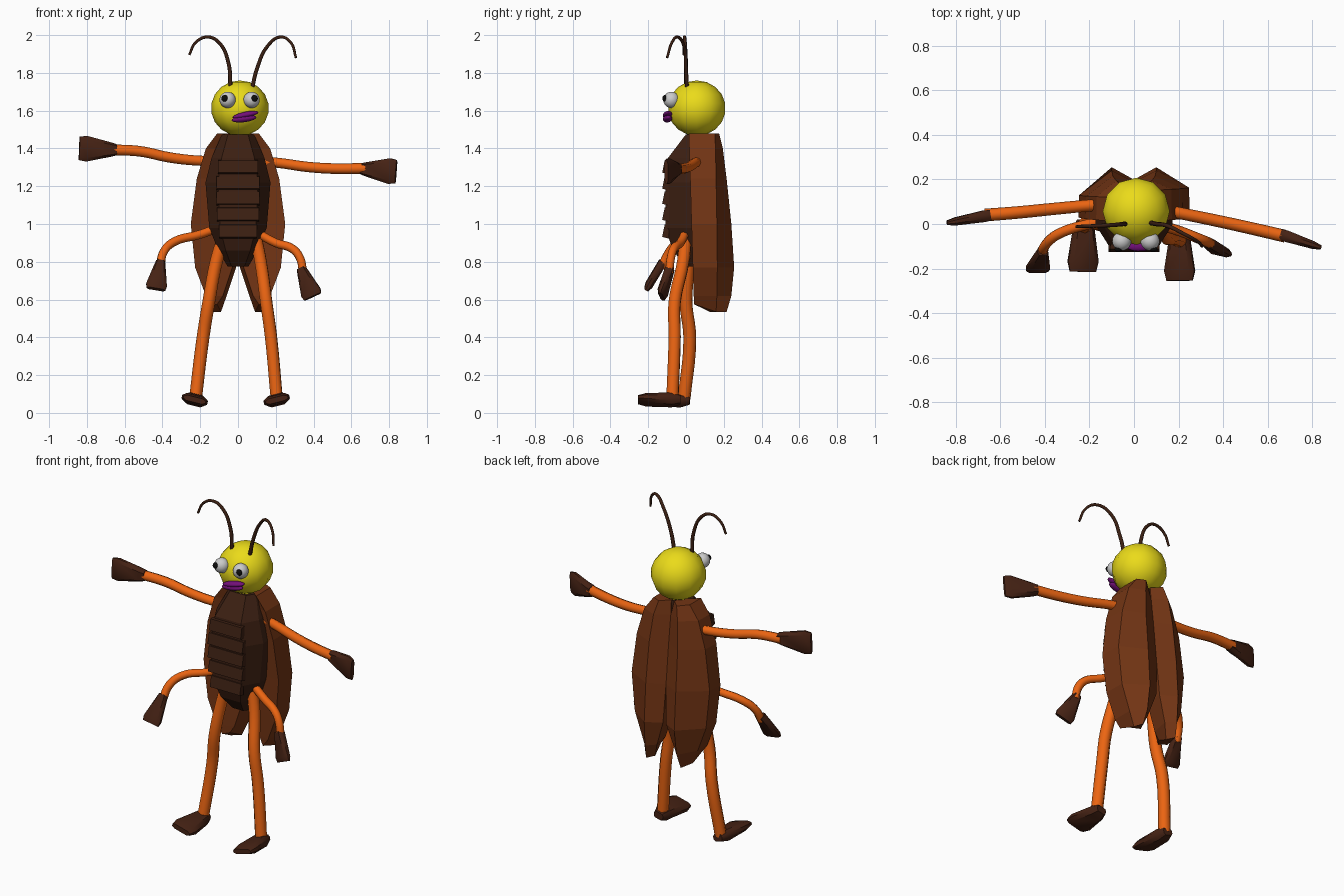
import bpy, bmesh, math
from mathutils import Vector

if "Cube" in bpy.data.objects:
    bpy.data.objects.remove(bpy.data.objects["Cube"])


def mat(name, rgb):
    m = bpy.data.materials.new(name)
    m.diffuse_color = (*rgb, 1)
    m.use_nodes = True
    m.node_tree.nodes["Principled BSDF"].inputs["Base Color"].default_value = m.diffuse_color
    return m


ORANGE = mat("orange", (0.84, 0.13, 0.006))
YELLOW = mat("yellow", (0.83, 0.71, 0.01))
SHELL = mat("shell brown", (0.17, 0.035, 0.007))
BELLY = mat("dark brown", (0.045, 0.014, 0.006))
HAND = mat("hand brown", (0.06, 0.016, 0.007))
WHITE = mat("white", (0.75, 0.75, 0.75))
BLACK = mat("black", (0.004, 0.004, 0.004))
PURPLE = mat("purple", (0.17, 0.005, 0.19))


def loft(name, rings, material, smooth=None):
    """Skin a list of equal-length point rings and cap both ends."""
    bm = bmesh.new()
    vs = [[bm.verts.new(p) for p in r] for r in rings]
    n = len(rings[0])
    for a, b in zip(vs, vs[1:]):
        for i in range(n):
            j = (i + 1) % n
            bm.faces.new((a[i], a[j], b[j], b[i]))
    bm.faces.new(vs[0])
    bm.faces.new(vs[-1])
    bmesh.ops.recalc_face_normals(bm, faces=bm.faces)
    me = bpy.data.meshes.new(name)
    bm.to_mesh(me)
    bm.free()
    ob = bpy.data.objects.new(name, me)
    bpy.context.collection.objects.link(ob)
    me.materials.append(material)
    if smooth:
        select(ob)
        bpy.ops.object.shade_smooth_by_angle(angle=math.radians(smooth))
    return ob


def select(ob):
    bpy.ops.object.select_all(action='DESELECT')
    ob.select_set(True)
    bpy.context.view_layer.objects.active = ob


def tube(name, pts, radius, material, tip=1.0):
    """Smooth round tube through the points."""
    cu = bpy.data.curves.new(name, 'CURVE')
    cu.dimensions = '3D'
    cu.bevel_depth = radius
    cu.bevel_resolution = 2
    cu.resolution_u = 5
    cu.use_fill_caps = True
    sp = cu.splines.new('BEZIER')
    sp.bezier_points.add(len(pts) - 1)
    for i, (bp, p) in enumerate(zip(sp.bezier_points, pts)):
        bp.co = p
        bp.handle_left_type = bp.handle_right_type = 'AUTO'
        bp.radius = 1 + (tip - 1) * i / (len(pts) - 1)
    cu.materials.append(material)
    ob = bpy.data.objects.new(name, cu)
    bpy.context.collection.objects.link(ob)
    select(ob)
    bpy.ops.object.convert(target='MESH')


def ball(name, loc, scale, material, seg=20, rings=12, rot=(0, 0, 0)):
    bpy.ops.mesh.primitive_uv_sphere_add(segments=seg, ring_count=rings, location=loc, rotation=rot)
    ob = bpy.context.object
    ob.name = name
    ob.scale = scale
    ob.data.materials.append(material)
    bpy.ops.object.shade_smooth()


def paddle(name, a, b, wide, sizes):
    """Flared flat hand or foot; sizes = (position, half width, half thickness)."""
    a, b = Vector(a), Vector(b)
    d = (b - a).normalized()
    w = Vector(wide)
    w = (w - d * w.dot(d)).normalized()
    t = d.cross(w)
    shape = [(1, .4), (.7, 1), (-.7, 1), (-1, .4), (-1, -.4), (-.7, -1), (.7, -1), (1, -.4)]
    loft(name, [[a.lerp(b, f) + w * (u * hw) + t * (v * ht) for u, v in shape]
                for f, hw, ht in sizes], HAND, 35)


# Body: faceted hull (z, half width, front y, back y)
hull = [(1.475, .085, .0, .12), (1.35, .14, -.095, .14), (1.22, .172, -.108, .15),
        (.98, .152, -.108, .14), (.86, .105, -.07, .12), (.775, .055, .0, .07)]
loft("body", [[(x * w, yf + (yb - yf) * t, z) for x, t in
               [(-.62, 0), (.62, 0), (1, .4), (1, .75), (.6, 1), (-.6, 1), (-1, .75), (-1, .4)]]
              for z, w, yf, yb in hull], BELLY)

# Belly plates, each leaning forward at its lower edge
for i, (z, w) in enumerate([(1.30, .105), (1.215, .115), (1.135, .115),
                            (1.05, .112), (.96, .10)]):
    loft(f"belly_plate_{i + 1}", [[(s * w, -.09, z + .038), (s * w, -.113, z + .036),
                                   (s * w, -.126, z - .028), (s * w, -.09, z - .038)]
                                  for s in (-1, 1)], BELLY)

# Wing cases: rows of (z, outer x, ridge x, inner x, back y)
rows = [(1.48, .11, .06, .01, .175), (1.40, .17, .08, .0, .195), (1.24, .218, .095, .0, .215),
        (1.0, .25, .10, .0, .24), (.77, .227, .10, .01, .255), (.62, .17, .105, .06, .24),
        (.535, .135, .115, .09, .215)]
for name, s, side_y in (("left_wing_case", -1, .13), ("right_wing_case", 1, .165)):
    rings = []
    for z, xo, xr, xi, yb in rows:
        front = .015 + .03 * (1.48 - z)
        rise = .04 if z < .58 else 0
        rings.append([(s * xo, front, z + rise), (s * xo * .99, side_y * (.75 + yb), z),
                      (s * xr, yb, z), (s * xi, yb - .05, z), (s * (xi + .02), .08, z + rise)])
    loft(name, rings, SHELL)

# Head and face
ball("head", (.01, .057, 1.613), (.153, .153, .147), YELLOW, 12, 9)
for name, x, px in (("left", -.055, -.07), ("right", .072, .087)):
    ball(name + "_eye", (x, -.077, 1.657), (.043, .043, .043), WHITE)
    ball(name + "_pupil", (px, -.113, 1.665), (.018, .012, .018), BLACK, 12, 8)
ball("upper_lip", (.04, -.098, 1.578), (.07, .024, .016), PURPLE, 16, 10, (0, -.2, 0.1))
ball("lower_lip", (.032, -.098, 1.557), (.066, .024, .018), PURPLE, 16, 10, (0, -.12, 0.1))

# Antennae
tube("left_antenna", [(-.04, 0, 1.73), (-.05, 0, 1.85), (-.10, -.005, 1.96), (-.16, -.008, 1.99),
                      (-.225, -.01, 1.96), (-.258, -.012, 1.895)], .011, BELLY, .6)
tube("right_antenna", [(.075, .005, 1.72), (.10, 0, 1.82), (.155, -.01, 1.94), (.225, -.045, 1.99),
                       (.28, -.075, 1.96), (.307, -.1, 1.88)], .011, BELLY, .6)

# Upper arms and hands
flare = [(0, .03, .024), (.15, .038, .026), (.8, .068, .018), (1, .062, .01)]
tube("left_upper_arm", [(-.10, .09, 1.335), (-.2, .083, 1.335), (-.36, .068, 1.352),
                        (-.52, .052, 1.385), (-.67, .04, 1.393)], .026, ORANGE, 1.1)
paddle("left_upper_hand", (-.645, .04, 1.393), (-.84, .005, 1.4), (.1, 0, 1), flare)
tube("right_upper_arm", [(.10, .07, 1.33), (.2, .05, 1.325), (.37, .015, 1.302),
                         (.52, -.018, 1.293), (.68, -.055, 1.295)], .026, ORANGE, 1.1)
paddle("right_upper_hand", (.655, -.045, 1.292), (.837, -.105, 1.277), (0, 0, 1), flare)

# Lower arms and hands
small = [(0, .024, .022), (.15, .03, .022), (.85, .055, .02), (1, .05, .012)]
tube("left_lower_arm", [(-.09, .02, .985), (-.2, 0, .945), (-.34, -.045, .905),
                        (-.395, -.09, .85), (-.412, -.13, .77)], .023, ORANGE)
paddle("left_lower_hand", (-.41, -.122, .80), (-.435, -.21, .655), (1, 0, -.15), small)
tube("right_lower_arm", [(.09, .0, .96), (.2, -.03, .9), (.29, -.065, .868),
                         (.328, -.08, .82), (.345, -.088, .74)], .023, ORANGE)
paddle("right_lower_hand", (.335, -.085, .765), (.395, -.13, .615), (1, -.25, .35), small)

# Legs and feet
tube("left_leg", [(-.07, .02, .95), (-.115, .015, .8), (-.155, .0, .585),
                  (-.185, .02, .4), (-.225, -.01, .075)], .034, ORANGE)
tube("right_leg", [(.09, .0, .95), (.12, -.015, .8), (.15, -.06, .585),
                   (.175, -.06, .4), (.205, -.072, .075)], .034, ORANGE)
sole = [(0, .03, .02), (.2, .048, .032), (.8, .07, .025), (1, .06, .014)]
paddle("left_foot", (-.225, .02, .068), (-.23, -.215, .07), (1, 0, -.25), sole)
paddle("right_foot", (.205, -.03, .068), (.205, -.255, .07), (1, 0, .25), sole)
